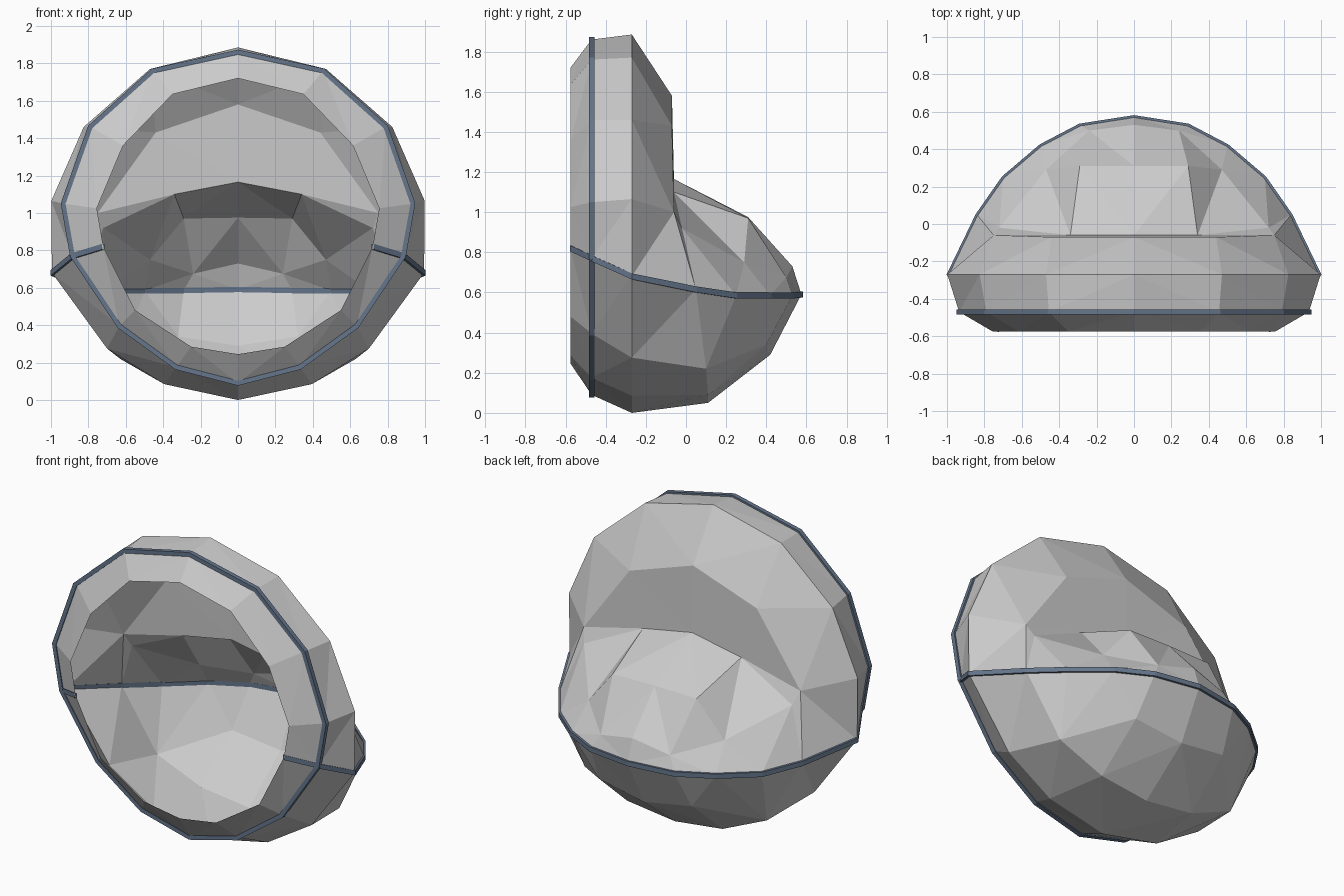
import bpy, bmesh
from mathutils import Vector as V

if "Cube" in bpy.data.objects:
    bpy.data.objects.remove(bpy.data.objects["Cube"])


def new_object(name, bm, merge_mirror=True):
    bmesh.ops.remove_doubles(bm, verts=bm.verts, dist=0.0005)
    bmesh.ops.recalc_face_normals(bm, faces=bm.faces)
    mesh = bpy.data.meshes.new(name)
    bm.to_mesh(mesh)
    bm.free()
    obj = bpy.data.objects.new(name, mesh)
    bpy.context.collection.objects.link(obj)
    mod = obj.modifiers.new("Mirror", 'MIRROR')
    mod.use_clip = True
    return obj


def zip_rows(bm, a, b):
    """Triangulate between two rows, taking the shorter diagonal each step."""
    i = j = 0
    while i < len(a) - 1 or j < len(b) - 1:
        go_a = j == len(b) - 1 or (
            i < len(a) - 1 and (a[i + 1] - b[j]).length < (a[i] - b[j + 1]).length)
        nxt = a[i + 1] if go_a else b[j + 1]
        tri = [a[i], b[j], nxt]
        if go_a:
            i += 1
        else:
            j += 1
        if (tri[1] - tri[0]).cross(tri[2] - tri[0]).length > 1e-6:
            bm.faces.new([bm.verts.new(p) for p in tri])


def shell(name, *rows):
    bm = bmesh.new()
    for a, b in zip(rows, rows[1:]):
        zip_rows(bm, a, b)
    return new_object(name, bm)


def ribbon(name, path, centre, axis, half_width, half_depth, mat):
    """Flat band of rectangular section following a path."""
    bm = bmesh.new()
    sections = []
    for p in path:
        out = p - centre
        out = (out - axis * out.dot(axis)).normalized() * half_depth
        side = axis * half_width
        sections.append([bm.verts.new(p + q) for q in
                         (out + side, out - side, -out - side, -out + side)])
    for s, t in zip(sections, sections[1:]):
        for k in range(4):
            n = (k + 1) % 4
            bm.faces.new((s[k], s[n], t[n], t[k]))
    obj = new_object(name, bm)
    obj.data.materials.append(mat)


def ring(y, xz):
    return [V((x, y, z)) for x, z in xz]


def row(*pts):
    return [V(p) for p in pts]


# Half outlines of the front rim, from top to bottom
opening = ring(-0.575, [(0, 1.72), (.35, 1.635), (.615, 1.36), (.755, 1.025),
                        (.72, .82), (.55, .48), (.25, .285), (0, .245)])
middle = ring(-0.47, [(0, 1.86), (.455, 1.76), (.79, 1.46), (.935, 1.05),
                      (.885, .77), (.635, .395), (.33, .175), (0, .09)])
rear = ring(-0.27, [(0, 1.885), (.47, 1.77), (.825, 1.46), (.998, 1.065),
                    (.995, .68), (.70, .275), (.395, .085), (0, 0)])

# Seam running round the back of the pod, from side to centre
seam = row((.84, .05, .615), (.70, .25, .585), (.50, .42, .585),
           (.29, .53, .585), (0, .575, .59))
s4, s3, s2, s1, s0 = seam

# Front rim
shell("front_rim", opening, middle, rear)

# Upper back wall and its lower edge, shared with the rear hood
wall = row((0, -.07, 1.58), (.44, -.07, 1.43), (.75, -.06, 1.0)) + [s4]
hood_edge = row((0, -.06, 1.165), (.34, -.06, 1.10), (.72, -.02, .92)) + [s4]
shell("upper_back_wall", rear[:5], wall, hood_edge)

# Rear hood over the pod
hood_mid = row((0, .31, .975), (.29, .31, .97), (.47, .29, .75)) + [s3]
hood_low = row((0, .53, .73), (.24, .50, .675)) + [s2]
shell("rear_hood", hood_edge, hood_mid, hood_low + [s3])
shell("rear_hood_base", hood_low, [s0, s1, s2])

# Lower bowl
bowl_side = [s4] + row((.63, .10, .22), (.33, .11, .09), (0, .11, .05))
bowl_back = row((.32, .40, .34), (0, .42, .29))
shell("lower_bowl", rear[4:], bowl_side, [s4, s3, s2] + bowl_back)
shell("lower_bowl_back", [s2] + bowl_back, [s2, s1, s0])

# Blue trim bands
blue = bpy.data.materials.new("blue_trim")
blue.diffuse_color = (.13, .18, .26, 1)
blue.use_nodes = True
blue.node_tree.nodes["Principled BSDF"].inputs["Base Color"].default_value = blue.diffuse_color
ribbon("rim_band", middle, V((0, 0, .97)), V((0, 1, 0)), .014, .013, blue)
ribbon("waist_band", [opening[4], middle[4], rear[4]] + seam,
       V((0, -.27, 0)), V((0, 0, 1)), .015, .007, blue)
